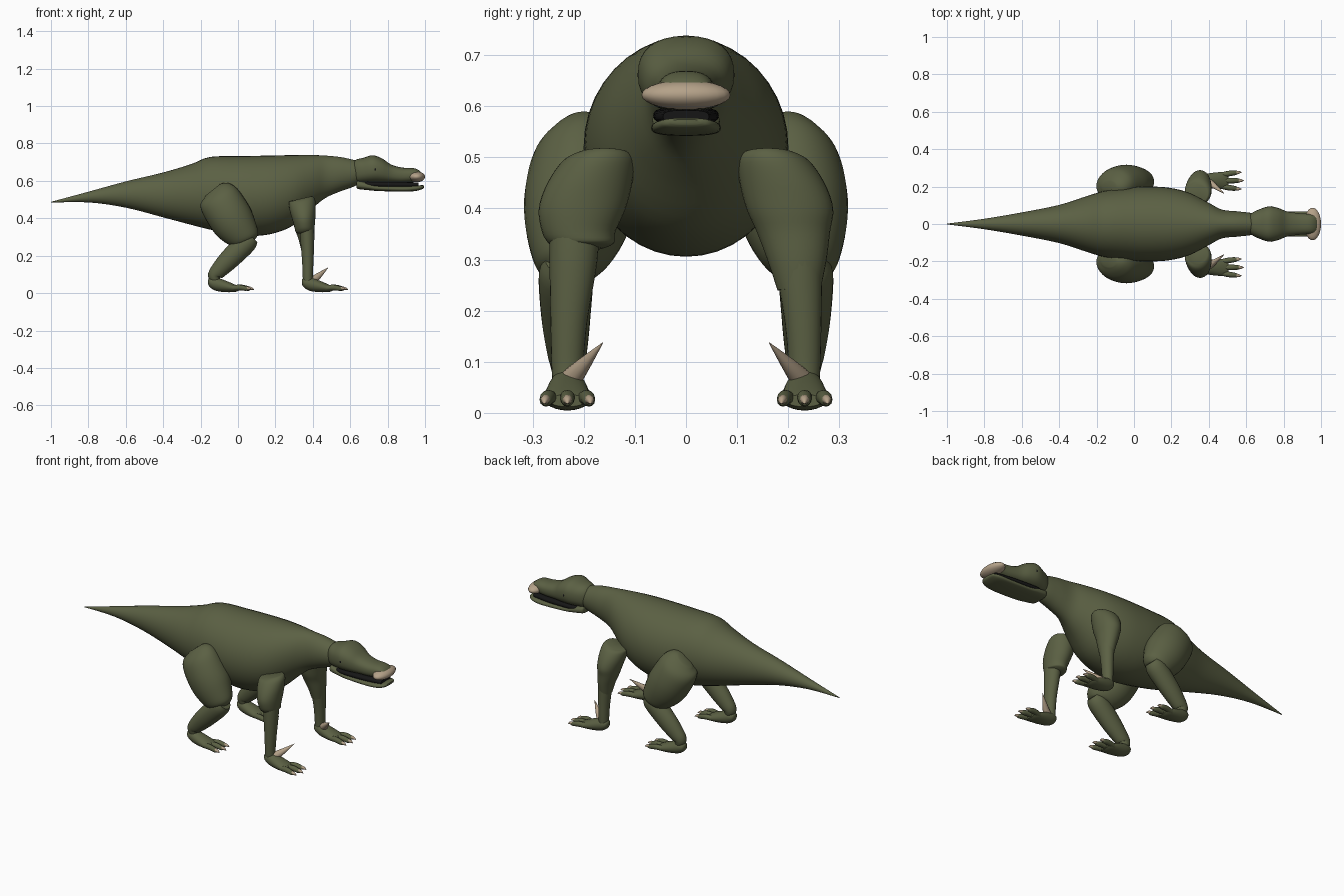
import bpy, bmesh, math
from mathutils import Vector

cube = bpy.data.objects.get("Cube")
if cube:
    bpy.data.objects.remove(cube)


def material(name, color):
    m = bpy.data.materials.new(name)
    m.use_nodes = True
    m.diffuse_color = (*color, 1)
    node = next(n for n in m.node_tree.nodes if n.type == 'BSDF_PRINCIPLED')
    node.inputs["Base Color"].default_value = (*color, 1)
    node.inputs["Roughness"].default_value = 0.8
    return m


GREEN = material("olive green skin", (0.105, 0.118, 0.057))
HORN = material("tan horn", (0.46, 0.36, 0.25))
BLACK = material("black", (0.008, 0.008, 0.008))
made = []


def finish(name, bm, mat):
    bmesh.ops.recalc_face_normals(bm, faces=bm.faces)
    mesh = bpy.data.meshes.new(name)
    bm.to_mesh(mesh)
    bm.free()
    mesh.materials.append(mat)
    ob = bpy.data.objects.new(name, mesh)
    bpy.context.collection.objects.link(ob)
    made.append(ob)
    return ob


def spline(rows, steps):
    """Catmull-Rom interpolation through rows of numbers."""
    out = []
    for i in range(len(rows) - 1):
        a, b, c, d = (rows[max(0, min(len(rows) - 1, i + k))] for k in (-1, 0, 1, 2))
        for s in range(steps):
            t = s / steps
            out.append([q + 0.5 * t * (r - p + t * (2*p - 5*q + 4*r - u + t * (3*(q - r) + u - p)))
                        for p, q, r, u in zip(a, b, c, d)])
    return out + [list(rows[-1])]


def tube(name, rows, mat=GREEN, side=1, axis=None, sides=24, steps=4, power=2):
    """Loft rings along rows of (x, y, z, half width in y, half depth)."""
    rows = spline(rows, steps)
    bm = bmesh.new()
    rings = []
    y_dir = Vector((0, 1, 0))
    for i, (x, y, z, wide, deep) in enumerate(rows):
        before, after = rows[max(i - 1, 0)], rows[min(i + 1, len(rows) - 1)]
        along = axis or Vector(after[:3]) - Vector(before[:3])
        up = y_dir.cross(along).normalized()
        ring = []
        for k in range(sides):
            c, s = math.cos(math.tau * k / sides), math.sin(math.tau * k / sides)
            c = math.copysign(abs(c) ** (2 / power), c)
            s = math.copysign(abs(s) ** (2 / power), s)
            p = Vector((x, y, z)) + y_dir * c * max(wide, 0.0005) + up * s * max(deep, 0.0005)
            ring.append(bm.verts.new((p.x, p.y * side, p.z)))
        rings.append(ring)
    for a, b in zip(rings, rings[1:]):
        for k in range(sides):
            n = (k + 1) % sides
            bm.faces.new((a[k], a[n], b[n], b[k]))
    bm.faces.new(rings[0])
    bm.faces.new(rings[-1])
    return finish(name, bm, mat)


def profile(rows):
    """Turn (x, top, bottom, half width) into centred tube rows."""
    return [(x, 0, (t + b) / 2, w, (t - b) / 2) for x, t, b, w in rows]


def ellipsoid(name, centre, radii, mat):
    bm = bmesh.new()
    bmesh.ops.create_uvsphere(bm, u_segments=24, v_segments=14, radius=1)
    bmesh.ops.scale(bm, vec=radii, verts=bm.verts)
    bmesh.ops.translate(bm, vec=centre, verts=bm.verts)
    return finish(name, bm, mat)


X = Vector((1, 0, 0))

# Tail, trunk and neck
tube("body", profile([
    (-1, .488, .484, .002), (-.8, .542, .485, .028), (-.6, .597, .457, .062),
    (-.4, .645, .405, .102), (-.25, .69, .365, .15), (-.15, .728, .34, .178),
    (0, .732, .312, .197), (.1, .734, .306, .2), (.2, .736, .322, .192),
    (.3, .738, .365, .165), (.4, .738, .455, .113), (.47, .735, .51, .077),
    (.55, .727, .545, .068), (.62, .712, .57, .06), (.67, .70, .60, .05)]),
    axis=X, sides=40)

# Head, jaw and mouth
tube("head", profile([
    (.615, .70, .61, .045), (.635, .715, .59, .062), (.67, .723, .588, .078),
    (.72, .737, .588, .094), (.77, .72, .588, .086), (.82, .687, .588, .067),
    (.88, .671, .588, .058), (.94, .668, .595, .053), (.97, .655, .602, .046),
    (.983, .64, .61, .03)]), axis=X, power=2.4, sides=32)
tube("lower_jaw", profile([
    (.634, .598, .562, .05), (.645, .602, .556, .06), (.70, .59, .55, .066),
    (.75, .576, .546, .067), (.88, .572, .542, .068), (.95, .575, .546, .064),
    (.985, .577, .556, .048), (.994, .574, .564, .03)]), axis=X, power=2.8, sides=32)
tube("mouth_interior", profile([
    (.68, .598, .568, .055), (.71, .598, .566, .064), (.85, .595, .564, .06),
    (.965, .592, .566, .045)]), BLACK, axis=X, power=3)
ellipsoid("beak", (.955, 0, .622), (.045, .087, .029), HORN)

# Limbs
THIGH = [(-.135, .2, .552, .03, .05), (-.122, .2, .535, .065, .092), (-.1, .208, .5, .09, .112),
         (-.06, .21, .435, .105, .118), (-.02, .212, .372, .103, .114), (.022, .222, .312, .08, .092),
         (.038, .228, .282, .06, .075), (.042, .228, .272, .04, .05)]
SHIN = [(.075, .235, .30, .04, .04), (.045, .235, .27, .053, .056), (-.04, .235, .187, .048, .055),
        (-.1, .233, .125, .04, .045), (-.125, .232, .095, .034, .036), (-.122, .232, .07, .028, .026)]
UPPER_ARM = [(.34, .16, .506, .05, .055), (.342, .17, .494, .07, .07), (.346, .188, .45, .083, .07),
             (.352, .203, .40, .085, .062), (.356, .21, .355, .072, .054)]
SLEEVE_END = [(.357, .205, .332, .064, .05), (.358, .208, .322, .045, .036)]
SMOOTH_END = [(.365, .217, .30, .058, .044), (.37, .221, .24, .042, .034)]
FOREARM = [(.365, .218, .38, .048, .04), (.37, .22, .3, .047, .038), (.373, .229, .18, .036, .031),
           (.373, .232, .09, .031, .027), (.375, .232, .05, .028, .028)]
PAW = [(.342, 0, .06, .012, .012), (.352, 0, .056, .026, .025), (.385, 0, .048, .036, .036),
       (.44, 0, .035, .044, .03), (.485, 0, .026, .045, .02), (.505, 0, .024, .036, .012)]


def foot(name, dx, side):
    y = .232
    tube(name, [(a + dx, y, c, d, e) for a, _, c, d, e in PAW], side=side, axis=X)
    for label, fan, reach in (("inner", -1, 0), ("middle", 0, .012), ("outer", 1, 0)):
        def at(x, z, r, spread):
            return (x + dx + reach, y + fan * spread, z, r, r)
        tube(f"{name}_{label}_toe", [at(.465, .027, .014, .03), at(.51, .03, .015, .038),
             at(.545, .024, .012, .042), at(.556, .022, .007, .043)], side=side, sides=12)
        tube(f"{name}_{label}_claw", [at(.54, .026, .01, .042), at(.56, .025, .008, .044),
             at(.576, .018, .001, .045)], HORN, side=side, sides=10)


for label, side in (("near", -1), ("far", 1)):
    tube(f"{label}_thigh", THIGH, side=side, sides=32)
    tube(f"{label}_shin", SHIN, side=side)
    foot(f"{label}_hind_foot", -.502, side)
    arm_end = SLEEVE_END if side < 0 else SMOOTH_END
    tube(f"{label}_upper_arm", UPPER_ARM + arm_end, side=side, sides=32)
    tube(f"{label}_forearm", FOREARM, side=side)
    foot(f"{label}_hand", 0, side)
    # Thumb spike leans forward and inward
    tube(f"{label}_thumb_spike", [(.395, .228, .064, .024, .024), (.435, .2, .096, .015, .015),
         (.482, .163, .137, .001, .001)], HORN, side=side, sides=16)
    # Eyes
    ellipsoid(f"{label}_eye", (.73, side * .084, .661), (.014, .009, .012), HORN)
    ellipsoid(f"{label}_pupil", (.733, side * .09, .661), (.007, .005, .009), BLACK)

# Smooth shading with sharp creases kept
for ob in bpy.context.selected_objects:
    ob.select_set(False)
for ob in made:
    ob.select_set(True)
bpy.context.view_layer.objects.active = made[0]
bpy.ops.object.shade_smooth_by_angle(angle=math.radians(40))
